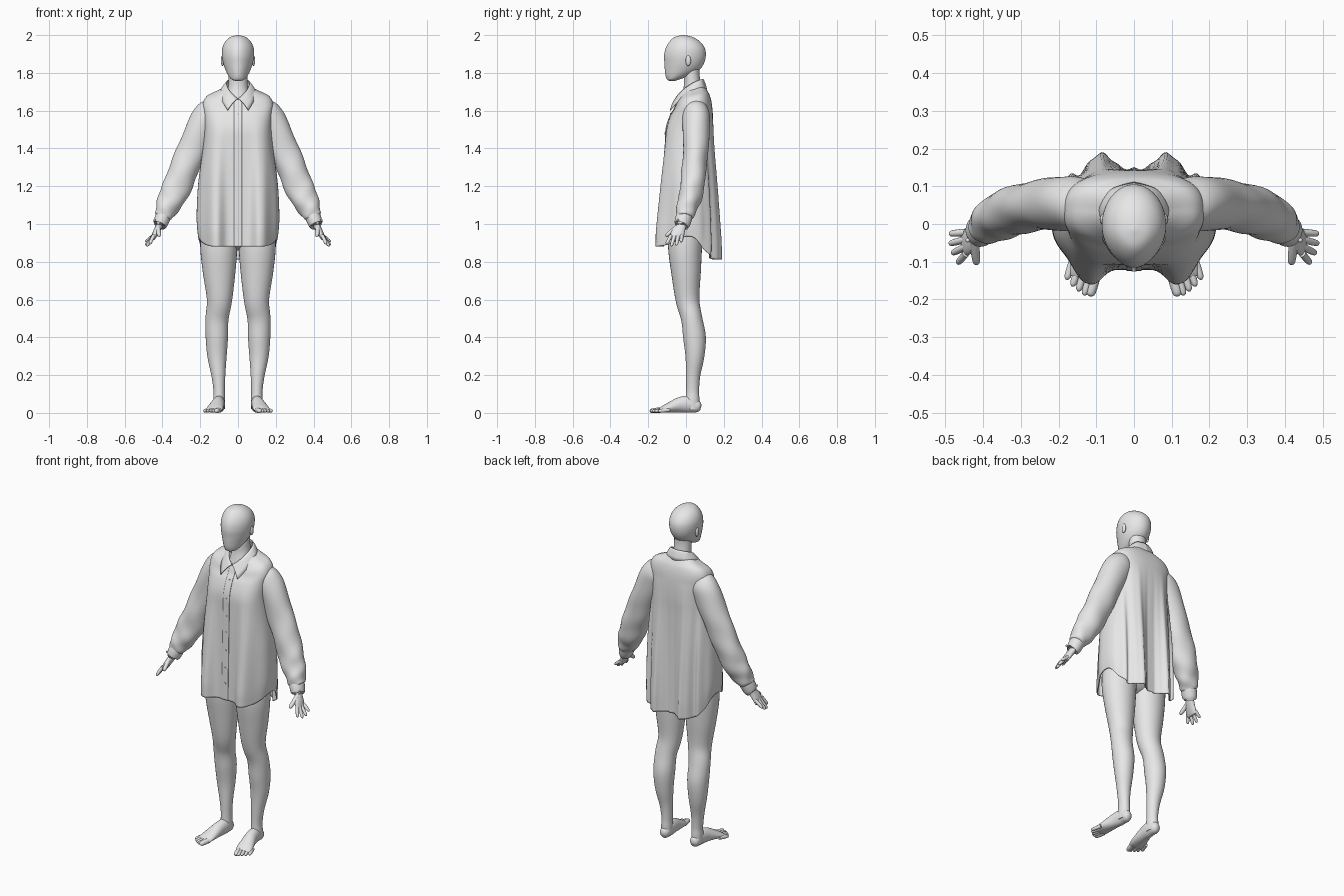
import bpy, bmesh, math
from mathutils import Vector

if "Cube" in bpy.data.objects:
    bpy.data.objects.remove(bpy.data.objects["Cube"])

grey = bpy.data.materials.new("light_grey")
grey.use_nodes = True
grey.diffuse_color = (0.8, 0.8, 0.8, 1)
grey.node_tree.nodes["Principled BSDF"].inputs["Base Color"].default_value = (0.8, 0.8, 0.8, 1)


def spline(rows, steps):
    """Resample rows of numbers with a Catmull-Rom curve."""
    padded = [rows[0]] + list(rows) + [rows[-1]]
    out = []
    for a, b, c, d in zip(padded, padded[1:], padded[2:], padded[3:]):
        for i in range(steps):
            t = i / steps
            out.append([0.5 * (2 * q + (r - p) * t + (2 * p - 5 * q + 4 * r - s) * t * t
                               + (3 * q - p - 3 * r + s) * t ** 3)
                        for p, q, r, s in zip(a, b, c, d)])
    return out + [list(rows[-1])]


def finish(obj, mirror=False, thick=0):
    obj.data.materials.append(grey)
    bpy.ops.object.select_all(action="DESELECT")
    obj.select_set(True)
    bpy.context.view_layer.objects.active = obj
    bpy.ops.object.shade_smooth_by_angle(angle=math.radians(50))
    if thick:
        obj.modifiers.new("thickness", "SOLIDIFY").thickness = thick
    if mirror:
        obj.modifiers.new("mirror", "MIRROR")


def skin(name, rings, closed=True, caps=True, mirror=False, thick=0):
    """Join rings of points into one surface."""
    bm = bmesh.new()
    grid = [[bm.verts.new(p) for p in ring] for ring in rings]
    n = len(grid[0])
    for low, high in zip(grid, grid[1:]):
        for i in range(n if closed else n - 1):
            j = (i + 1) % n
            bm.faces.new((low[i], low[j], high[j], high[i]))
    if caps:
        bm.faces.new(grid[0])
        bm.faces.new(grid[-1])
    bmesh.ops.recalc_face_normals(bm, faces=bm.faces)
    mesh = bpy.data.meshes.new(name)
    bm.to_mesh(mesh)
    bm.free()
    obj = bpy.data.objects.new(name, mesh)
    bpy.context.collection.objects.link(obj)
    finish(obj, mirror, thick)


def tube(name, rows, ref=(0, 1, 0), seg=24, steps=5, wrinkle=0, mirror=True):
    """Loft ellipses (x, y, z, radius across, radius along ref) on a path."""
    rows = spline(rows, steps)
    rings = []
    for k, (x, y, z, ru, rv) in enumerate(rows):
        before, after = rows[max(k - 1, 0)], rows[min(k + 1, len(rows) - 1)]
        tangent = (Vector(after[:3]) - Vector(before[:3])).normalized()
        v = Vector(ref)
        v = (v - tangent * v.dot(tangent)).normalized()
        u = v.cross(tangent)
        t = k / (len(rows) - 1)
        ring = []
        for i in range(seg):
            a = math.tau * i / seg
            r = 1 + wrinkle * t * (math.sin(3 * a + 25 * t) + math.sin(2 * a - 40 * t))
            ring.append(Vector((x, y, z)) + r * (u * ru * math.cos(a) + v * rv * math.sin(a)))
        rings.append(ring)
    skin(name, rings, mirror=mirror)


def digit(name, base, tip, r):
    """Finger or toe: a rounded tapering tube."""
    a, b = Vector(base), Vector(tip)
    ref = (0, 0, 1) if abs((b - a).normalized().y) > 0.8 else (0, 1, 0)
    rows = [(*a.lerp(b, t), r * s, r * s)
            for t, s in ((0, 1), (0.5, 1), (0.85, 0.85), (0.96, 0.5), (1, 0.1))]
    tube(name, rows, ref, seg=12, steps=3)


def blob(name, centre, size, mirror):
    bpy.ops.mesh.primitive_uv_sphere_add(segments=20, ring_count=12, radius=1)
    obj = bpy.context.object
    obj.name = name
    for v in obj.data.vertices:
        v.co = Vector(c + s * p for c, s, p in zip(centre, size, v.co))
    finish(obj, mirror)


# Head: height, half width, front, back
head = [(2.0, 0.004, -0.02, -0.01), (1.99, 0.04, -0.06, 0.035), (1.965, 0.068, -0.088, 0.075),
        (1.93, 0.083, -0.108, 0.1), (1.89, 0.085, -0.116, 0.105), (1.85, 0.078, -0.114, 0.095),
        (1.815, 0.066, -0.112, 0.07), (1.785, 0.051, -0.108, 0.02),
        (1.765, 0.034, -0.1, -0.035), (1.757, 0.012, -0.088, -0.06)]
rings = []
for z, rx, front, back in spline(head, 5):
    ring = []
    for i in range(40):
        a = math.tau * i / 40
        narrow = 1 - 0.15 * max(0, math.cos(a)) ** 2
        ring.append((rx * narrow * math.sin(a),
                     (front + back) / 2 - (back - front) / 2 * math.cos(a), z))
    rings.append(ring)
skin("head", rings)
blob("ear", (0.082, 0.012, 1.865), (0.009, 0.014, 0.028), True)
tube("neck", [(0, 0.03, 1.86, 0.05, 0.045), (0, 0.03, 1.79, 0.049, 0.042),
              (0, 0.035, 1.72, 0.053, 0.048), (0, 0.035, 1.64, 0.075, 0.07)], mirror=False)

# Legs, hips and feet
tube("leg", [(0.1, 0, 1.0, 0.095, 0.09), (0.102, -0.005, 0.88, 0.098, 0.09),
             (0.1, 0, 0.75, 0.087, 0.079), (0.098, 0.008, 0.6, 0.067, 0.063),
             (0.111, 0.03, 0.5, 0.061, 0.056), (0.112, 0.045, 0.4, 0.059, 0.06),
             (0.111, 0.047, 0.3, 0.051, 0.05), (0.104, 0.038, 0.2, 0.037, 0.038),
             (0.1, 0.035, 0.12, 0.03, 0.034), (0.1, 0.035, 0.07, 0.031, 0.036),
             (0.1, 0.035, 0.02, 0.03, 0.036)], seg=32)
blob("hips", (0, 0, 1.0), (0.185, 0.095, 0.14), False)
tube("foot", [(0.1, 0.079, 0.028, 0.01, 0.012), (0.1, 0.065, 0.032, 0.026, 0.03),
              (0.1, 0.02, 0.045, 0.032, 0.044), (0.106, -0.03, 0.043, 0.035, 0.041),
              (0.118, -0.09, 0.028, 0.043, 0.026), (0.127, -0.125, 0.018, 0.045, 0.016),
              (0.13, -0.142, 0.014, 0.04, 0.009)], ref=(0, 0, 1))
for i, reach in enumerate((-0.192, -0.19, -0.179, -0.166, -0.148)):
    x = 0.101 + 0.0145 * i
    digit("toe", (x, reach + 0.06, 0.015), (x + 0.016 + 0.001 * i, reach, 0.01),
          0.014 if i == 0 else 0.01)

# Hands
tube("hand", [(0.405, -0.015, 1.03, 0.022, 0.026), (0.417, -0.025, 0.99, 0.018, 0.026),
              (0.435, -0.042, 0.955, 0.016, 0.035), (0.449, -0.05, 0.925, 0.011, 0.036),
              (0.453, -0.051, 0.915, 0.006, 0.03)])
for i, (tip_x, tip_z) in enumerate(((0.49, 0.905), (0.49, 0.887), (0.483, 0.882), (0.468, 0.893))):
    digit("finger", (0.446, -0.022 - 0.019 * i, 0.94), (tip_x, -0.026 - 0.026 * i, tip_z), 0.0095)
digit("thumb", (0.424, -0.045, 0.985), (0.417, -0.108, 0.935), 0.012)

# Shirt body: front height, back height, half width, front, back
shirt = [(0.88, 0.88, 0.212, -0.122, 0.147), (1.0, 1.0, 0.219, -0.12, 0.145),
         (1.2, 1.2, 0.212, -0.115, 0.142), (1.4, 1.4, 0.186, -0.11, 0.142),
         (1.5, 1.5, 0.178, -0.106, 0.144), (1.57, 1.58, 0.182, -0.085, 0.142),
         (1.61, 1.64, 0.186, -0.062, 0.136), (1.635, 1.68, 0.165, -0.052, 0.126),
         (1.65, 1.705, 0.115, -0.045, 0.113), (1.66, 1.725, 0.072, -0.04, 0.1)]


def bump(x, centre, width):
    return math.exp(-abs((abs(x) - centre) / width) ** 2.6)


def shirt_point(row, a):
    zf, zb, rx, front, back = row
    c, s = math.cos(a), math.sin(a)
    x = rx * math.copysign(abs(s) ** 0.77, s)
    side = math.copysign(abs(c) ** 0.77, c)
    y = (front + back) / 2 - (back - front) / 2 * side
    z = zf + (zb - zf) * (1 - c) / 2 + 0.4 * (zb - zf) * s * s
    # folds deepen towards the hem
    w = min(1, max(0, (1.6 - z) / 0.65))
    if c > 0:
        y -= w * min(1, 2 * c) * 0.05 * bump(x, 0.122, 0.045)
    else:
        y += w * min(1, -2 * c) * (0.045 * bump(x, 0.09, 0.04) + 0.016 * bump(x, 0.172, 0.022)
                                   + 0.004 * math.cos(150 * x))
    # shirt-tail hem
    if z < 1.15:
        e = min(1, 1.1 * abs(c))
        hem = 0.935 - (0.055 if c > 0 else 0.123) * e * e * (3 - 2 * e)
        z = 1.15 - (1.15 - z) * (1.15 - hem) / (1.15 - 0.88)
    return Vector((x, y, z))


rows = spline(shirt, 8)
skin("shirt_body", [[shirt_point(r, math.tau * i / 160) for i in range(160)] for r in rows],
     caps=False, thick=0.005)

# Button band and buttons
band = []
for r in rows:
    edge = math.asin((0.02 / r[2]) ** 1.3)
    band.append([shirt_point(r, edge * k / 3) - Vector((0, 0.003, 0)) for k in range(-3, 4)])
skin("button_band", band, closed=False, caps=False, thick=0.003)
for i in range(7):
    spot = min((ring[3] for ring in band), key=lambda p: abs(p.z - 0.98 - 0.1 * i))
    bpy.ops.mesh.primitive_cylinder_add(vertices=16, radius=0.006, depth=0.004, location=spot,
                                        rotation=(math.pi / 2, 0, 0))
    bpy.context.object.name = "button"
    finish(bpy.context.object)

# Collar: inner top edge folded out to a pointed lower edge
top = [(0.002, -0.058, 1.665), (0.04, -0.03, 1.7), (0.062, 0.025, 1.742),
       (0.05, 0.075, 1.764), (0, 0.092, 1.768)]
low = [(0.056, -0.086, 1.603), (0.086, -0.035, 1.655), (0.096, 0.035, 1.705),
       (0.066, 0.092, 1.712), (0, 0.112, 1.712)]
collar = []
for p, q in zip(spline(top, 6), spline(low, 6)):
    p, q = Vector(p), Vector(q)
    collar.append([p.lerp(q, t) + Vector((0, 0, 0.006 * math.sin(math.pi * t)))
                   for t in (0, 0.25, 0.5, 0.75, 1)])
skin("collar", collar, closed=False, caps=False, mirror=True, thick=0.005)

# Sleeves and cuffs
tube("sleeve", [(0.095, 0.05, 1.64, 0.035, 0.045), (0.135, 0.052, 1.603, 0.068, 0.064),
                (0.172, 0.054, 1.55, 0.081, 0.073), (0.235, 0.052, 1.41, 0.079, 0.067),
                (0.29, 0.042, 1.28, 0.077, 0.065), (0.335, 0.028, 1.17, 0.075, 0.063),
                (0.372, 0.008, 1.095, 0.063, 0.056), (0.396, -0.008, 1.045, 0.046, 0.047),
                (0.401, -0.01, 1.035, 0.034, 0.036)],
     seg=48, steps=8, wrinkle=0.04)
tube("cuff", [(0.388, -0.002, 1.06, 0.04, 0.042), (0.4, -0.012, 1.03, 0.041, 0.044),
              (0.412, -0.021, 0.998, 0.037, 0.041), (0.413, -0.022, 0.996, 0.028, 0.032)], seg=32)
blob("cuff_button", (0.441, -0.043, 1.02), (0.006, 0.006, 0.006), True)
